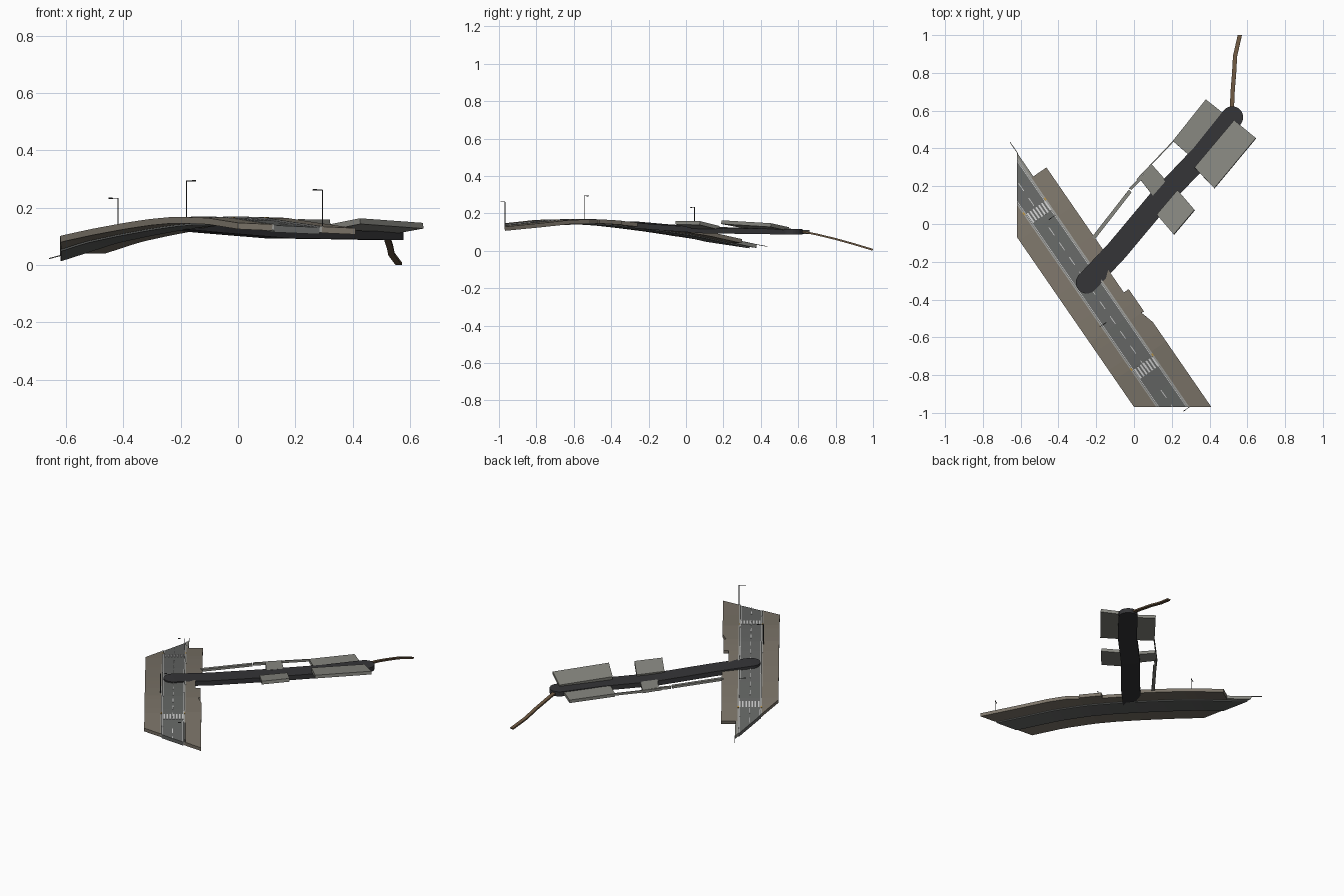
import bpy, bmesh, math
from mathutils import Vector

if "Cube" in bpy.data.objects:
    bpy.data.objects.remove(bpy.data.objects["Cube"])

D = Vector((0.567, -0.823))      # along the main road
N = Vector((0.823, 0.567))       # across the main road
PROFILE = [(-0.76, .020), (-0.66, .035), (-0.5, .064), (-0.294, .102), (-0.1, .126),
           (0.1, .147), (0.25, .160), (0.4, .168), (0.6, .165), (0.8, .147), (1.1, .123)]


def material(name, rgb):
    m = bpy.data.materials.new(name)
    m.diffuse_color = (*rgb, 1)
    m.use_nodes = True
    m.node_tree.nodes["Principled BSDF"].inputs["Base Color"].default_value = m.diffuse_color
    return m


EARTH = material("earth", (.20, .175, .14))
ASPHALT = material("asphalt", (.13, .135, .13))
DARK = material("dark_asphalt", (.035, .035, .038))
STONE = material("stone", (.24, .24, .215))
KERB = material("kerb", (.33, .33, .31))
PAINT = material("paint", (.65, .65, .62))
WOOD = material("wood", (.14, .09, .05))
AMBER = material("amber", (.5, .3, .06))
METAL = material("metal", (.06, .06, .06))


def height(s):
    for (a, za), (b, zb) in zip(PROFILE, PROFILE[1:]):
        if s <= b:
            return za + (zb - za) * (s - a) / (b - a)
    return PROFILE[-1][1]


def at(s, n, dz=0):
    p = D * s + N * n
    return Vector((p.x, p.y, height(s) + dz))


def sheet(name, rows, thick, mat, clip=False):
    """Loft rows of (one side, other side) points and thicken downwards."""
    bm = bmesh.new()
    vs = [[bm.verts.new(p) for p in row] for row in rows]
    for a, b in zip(vs, vs[1:]):
        bm.faces.new((a[0], a[1], b[1], b[0]))
    if clip:
        for co, no in (((-.62, 0, 0), (-1, 0, 0)), ((0, -.97, 0), (0, -1, 0))):
            bmesh.ops.bisect_plane(bm, geom=bm.verts[:] + bm.edges[:] + bm.faces[:],
                                   plane_co=co, plane_no=no, clear_outer=True)
    for f in bm.faces:
        f.normal_update()
        if f.normal.z < 0:
            f.normal_flip()
    me = bpy.data.meshes.new(name)
    bm.to_mesh(me)
    bm.free()
    me.materials.append(mat)
    ob = bpy.data.objects.new(name, me)
    bpy.context.collection.objects.link(ob)
    mod = ob.modifiers.new("thickness", 'SOLIDIFY')
    mod.thickness, mod.offset = thick, -1
    return ob


def strip(name, s0, s1, n0, n1, dz, thick, mat, step=.06, clip=True):
    k = max(1, round((s1 - s0) / step))
    ss = [s0 + (s1 - s0) * i / k for i in range(k + 1)]
    return sheet(name, [(at(s, n0, dz), at(s, n1, dz)) for s in ss], thick, mat, clip)


# main road, verges and kerbs
strip("left_verge", -.75, 1.1, -.55, -.452, 0, .022, EARTH)
strip("main_road", -.75, 1.1, -.447, -.316, -.003, .024, ASPHALT)
strip("left_kerb", -.75, 1.1, -.453, -.446, .002, .022, KERB)
strip("right_kerb", -.75, 1.1, -.317, -.308, .002, .022, KERB)
strip("right_path_end", -.75, -.51, -.309, -.296, 0, .02, STONE)
strip("kerb_tip", -.73, -.655, -.297, -.293, 0, .003, KERB, clip=False)
strip("right_verge_north", -.51, .05, -.309, -.212, 0, .022, EARTH)
strip("right_verge_junction", .05, .268, -.309, -.25, 0, .022, EARTH)
strip("right_verge_bay", .268, .41, -.309, -.219, 0, .022, EARTH)
sheet("right_verge_taper", [(at(s, -.309), at(s, n)) for s, n in ((.41, -.234), (.485, -.2125))],
      .022, EARTH)
strip("right_verge_south", .485, 1.1, -.309, -.2125, 0, .022, EARTH)

# road markings
for i, s in enumerate((-.338, .664)):
    for j in range(7):
        n = -.437 + j * .0185
        strip(f"crossing_bar_{i}_{j}", s - .03, s + .03, n, n + .009, 0, .002, PAINT)
    for n in (-.453, -.316):
        strip(f"tactile_pad_{i}", s - .045, s - .03, n, n + .008, .004, .003, AMBER)
for i in range(17):
    s = -.62 + i * .095
    if min(abs(s + .313), abs(s - .689)) > .07:
        strip(f"lane_dash_{i}", s, s + .05, -.3835, -.3795, 0, .002, PAINT)
for n in (-.443, -.322):
    strip("edge_line", -.75, 1.1, n, n + .003, -.001, .002, PAINT)

# side street: a slab with rounded ends
W = .058
centre = [Vector(p) for p in ((-.25, -.31, .157), (-.09, -.14, .142), (.14, .135, .123),
                              (.36, .365, .120), (.52, .565, .117))]
rows = []
for i, c in enumerate(centre):
    t = centre[min(i + 1, 4)] - centre[max(i - 1, 0)]
    t.z = 0
    t.normalize()
    side = Vector((t.y, -t.x, 0))
    cap = -1 if i == 0 else 1 if i == 4 else 0
    angles = [math.radians(a) for a in range(3, 91, 87 // 6)] + [math.pi / 2] if cap else [math.pi / 2]
    for a in (angles if cap < 1 else angles[::-1]):
        m = c + t * cap * W * math.cos(a)
        rows.append((m - side * W * math.sin(a), m + side * W * math.sin(a)))
sheet("side_street", rows, .03, DARK)

# paved plots either side of the side street
plots = {
    "plot_mid_left": ((.03, .24, .125), (.10, .15, .125), (.09, .32, .122), (.17, .23, .122)),
    "plot_mid_right": ((.12, .05, .135), (.21, -.055, .160), (.23, .18, .132), (.32, .075, .158)),
    "plot_far_left": ((.205, .44, .115), (.32, .34, .119), (.38, .66, .110), (.50, .565, .113)),
    "plot_far_right": ((.32, .30, .142), (.425, .19, .163), (.53, .55, .126), (.645, .455, .147)),
}
for name, (a, b, c, d) in plots.items():
    sheet(name, [(Vector(a), Vector(b)), (Vector(c), Vector(d))], .02, STONE)

# narrow footway beside the side street
for i, (a, b, w) in enumerate((((-.215, -.075, .135), (-.02, .175, .127), .010),
                               ((-.02, .185, .127), (.05, .255, .124), .007),
                               ((.015, .235, .124), (.21, .44, .116), .003))):
    a, b = Vector(a), Vector(b)
    side = Vector((.75, -.66, 0)) * w
    sheet(f"footway_{i}", [(a - side, a + side), (b - side, b + side)], .015, STONE)

# timber trail running downhill
trail = [(.518, .60, .112), (.522, .70, .092), (.53, .80, .068), (.535, .89, .043), (.56, 1.0, .010)]
sheet("trail", [(Vector(p) - Vector((.011, 0, 0)), Vector(p) + Vector((.011, 0, 0))) for p in trail],
      .010, WOOD)


def rod(name, a, b, r):
    bpy.ops.mesh.primitive_cylinder_add(vertices=6, radius=r, depth=(b - a).length, location=(a + b) / 2)
    ob = bpy.context.object
    ob.name = name
    ob.rotation_euler = (b - a).to_track_quat('Z', 'Y').to_euler()
    ob.data.materials.append(METAL)


# street lamps leaning over the road
for i, (s, n, way) in enumerate(((-.275, -.318, -1), (.346, -.457, 1), (.965, -.307, -1))):
    foot = at(s, n)
    top = foot + Vector((0, 0, .128))
    arm = Vector((N.x, N.y, 0)) * way
    rod(f"lamp_post_{i}", foot, top, .002)
    rod(f"lamp_arm_{i}", top, top + arm * .038, .0013)
    rod(f"lamp_head_{i}", top + arm * .024, top + arm * .04, .0025)
